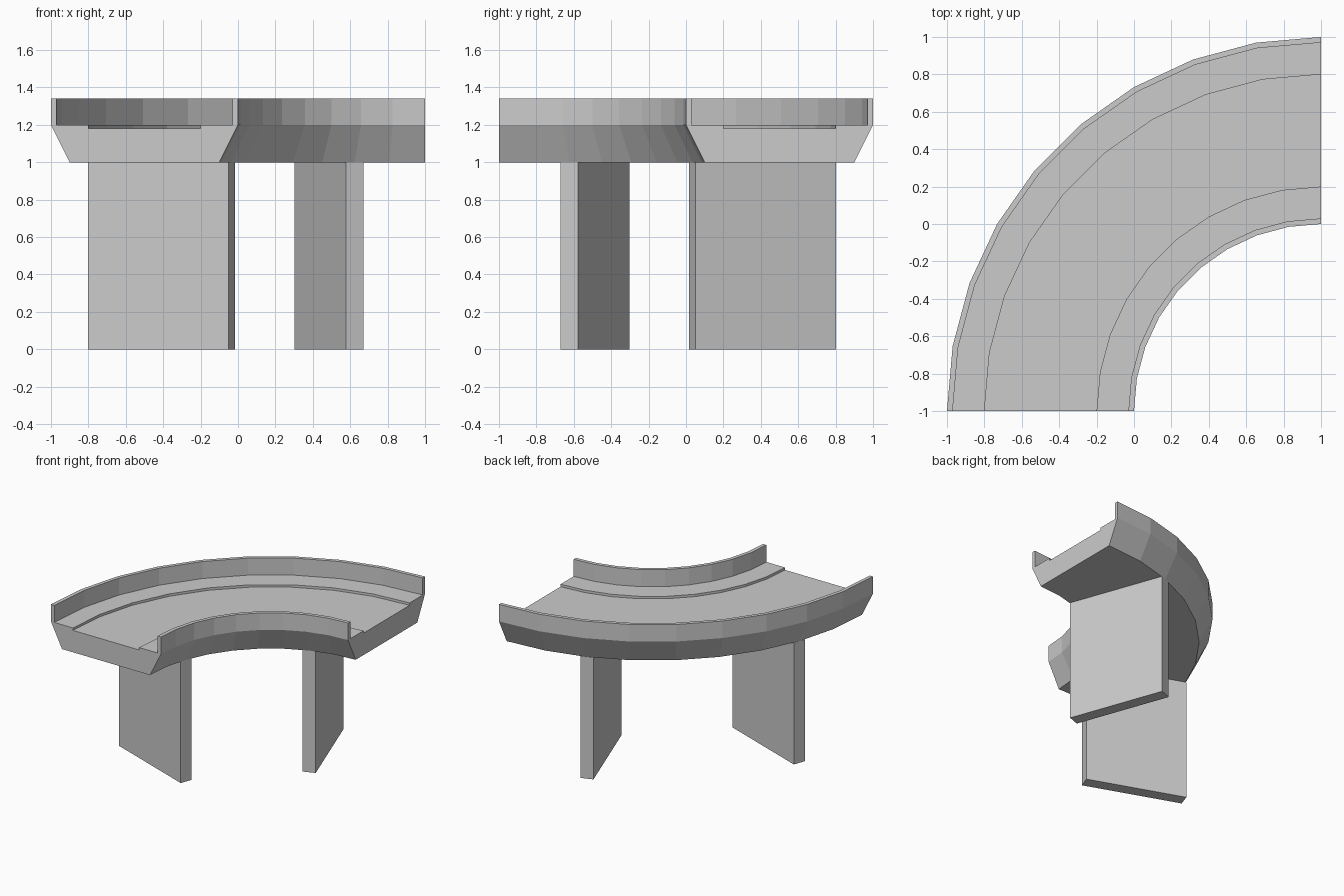
import bpy, bmesh
from math import radians, sin, cos

if "Cube" in bpy.data.objects:
    bpy.data.objects.remove(bpy.data.objects["Cube"])

CENTRE = (1.0, -1.0)   # centre of the quarter turn
STEPS = 9


def make_object(name, bm):
    bmesh.ops.recalc_face_normals(bm, faces=bm.faces)
    mesh = bpy.data.meshes.new(name)
    bm.to_mesh(mesh)
    bm.free()
    obj = bpy.data.objects.new(name, mesh)
    bpy.context.collection.objects.link(obj)
    return obj


def polar(r, deg, side=0.0):
    """Point at radius r and angle from -x, shifted sideways by side."""
    a = radians(deg)
    return (CENTRE[0] - r * cos(a) + side * sin(a),
            CENTRE[1] + r * sin(a) + side * cos(a))


# Curved deck: half cross-section (offset from middle radius, height), mirrored
half = [(0.4, 1.0), (0.5, 1.2), (0.5, 1.34), (0.47, 1.34),
        (0.47, 1.2), (0.3, 1.2), (0.3, 1.18)]
profile = half + [(-x, z) for x, z in reversed(half)]
bm = bmesh.new()
rings = [[bm.verts.new((*polar(1.5 + x, 90 * i / STEPS), z)) for x, z in profile]
         for i in range(STEPS + 1)]
n = len(profile)
for a, b in zip(rings, rings[1:]):
    for j in range(n):
        k = (j + 1) % n
        bm.faces.new((a[j], a[k], b[k], b[j]))
bm.faces.new(rings[0])
bm.faces.new(rings[-1])
make_object("curved_road_deck", bm)

# Two slab piers set radially under the deck
for name, angle in (("left_pier", 20), ("back_pier", 70)):
    bm = bmesh.new()
    base = [bm.verts.new((*polar(r, angle, s), 0.0))
            for r, s in ((1.1, -0.05), (1.9, -0.05), (1.9, 0.05), (1.1, 0.05))]
    face = bm.faces.new(base)
    top = bmesh.ops.extrude_face_region(bm, geom=[face], use_keep_orig=True)["geom"]
    bmesh.ops.translate(bm, vec=(0, 0, 1.0),
                        verts=[g for g in top if isinstance(g, bmesh.types.BMVert)])
    make_object(name, bm)
